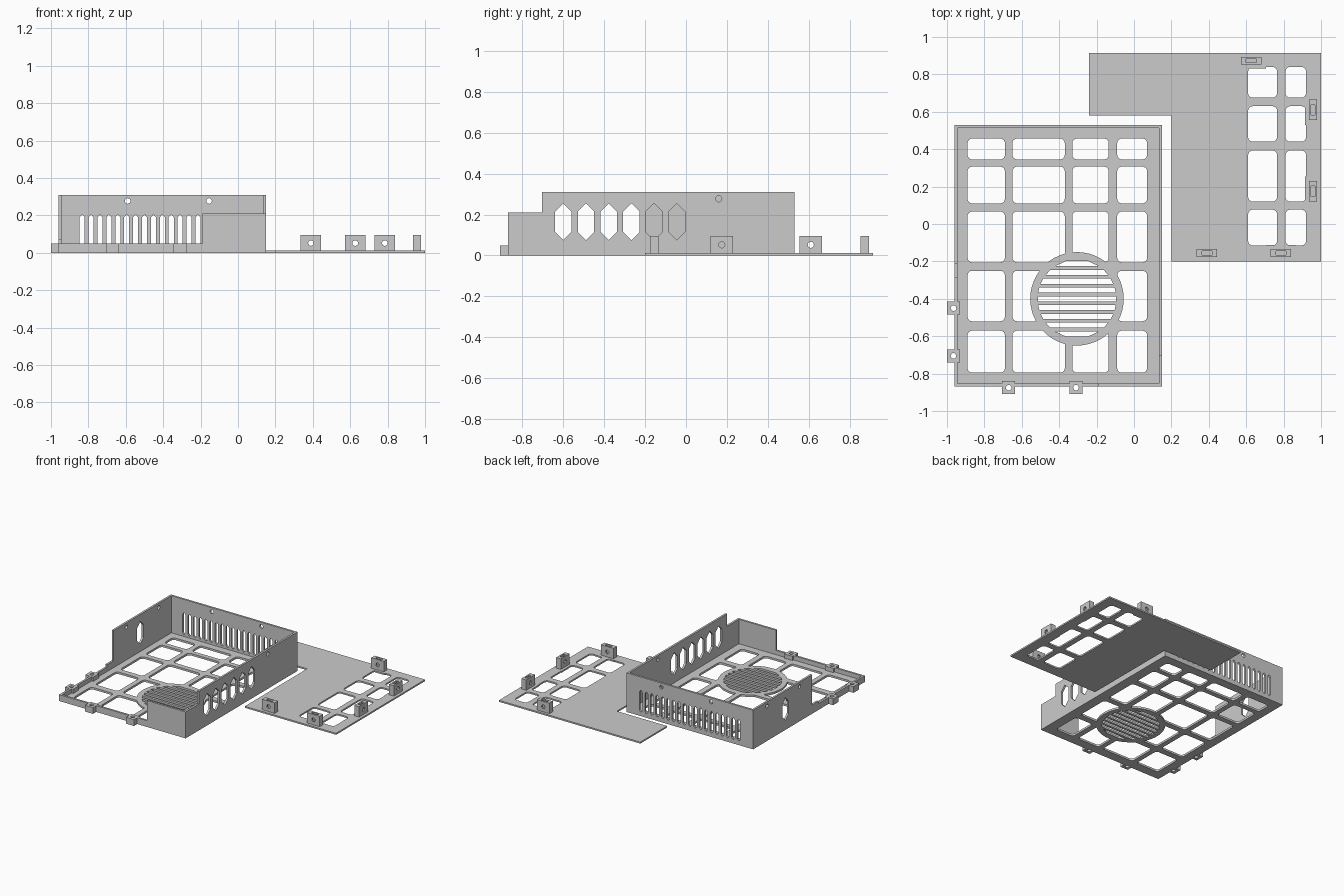
import bpy, bmesh
from math import cos, sin, pi, sqrt
from mathutils import Matrix

if "Cube" in bpy.data.objects:
    bpy.data.objects.remove(bpy.data.objects["Cube"])

grey = bpy.data.materials.new("plain_grey")
grey.use_nodes = True
grey.diffuse_color = (0.6, 0.6, 0.6, 1)
grey.node_tree.nodes["Principled BSDF"].inputs["Base Color"].default_value = (0.6, 0.6, 0.6, 1)


# Outline helpers, all giving 2D point lists
def rect(x0, x1, y0, y1):
    return [(x0, y0), (x1, y0), (x1, y1), (x0, y1)]


def circle(x, y, r, n=16):
    return [(x + r * cos(2 * pi * i / n), y + r * sin(2 * pi * i / n)) for i in range(n)]


def rounded(x0, x1, y0, y1, r=0.025, n=4):
    pts = []
    corners = [(x1 - r, y1 - r), (x0 + r, y1 - r), (x0 + r, y0 + r), (x1 - r, y0 + r)]
    for q, (cx, cy) in enumerate(corners):
        for i in range(n + 1):
            a = (q + i / n) * pi / 2
            pts.append((cx + r * cos(a), cy + r * sin(a)))
    return pts


def pointed(u, z0, z1, w, tip):
    return [(u, z0), (u + w, z0 + tip), (u + w, z1 - tip),
            (u, z1), (u - w, z1 - tip), (u - w, z0 + tip)]


def plate(name, loops, axis, lo, hi):
    """Flat plate: first loop is the outline, the others are holes."""
    curve = bpy.data.curves.new(name, 'CURVE')
    curve.dimensions = '2D'
    curve.fill_mode = 'BOTH'
    curve.extrude = (hi - lo) / 2
    for pts in loops:
        s = curve.splines.new('POLY')
        s.points.add(len(pts) - 1)
        for p, (u, v) in zip(s.points, pts):
            p.co = (u, v, 0, 1)
        s.use_cyclic_u = True
    temp = bpy.data.objects.new(name + "_curve", curve)
    bpy.context.collection.objects.link(temp)
    dg = bpy.context.evaluated_depsgraph_get()
    mesh = bpy.data.meshes.new_from_object(temp.evaluated_get(dg))
    bpy.data.objects.remove(temp)
    turn = {'x': Matrix(((0, 0, 1), (1, 0, 0), (0, 1, 0))),
            'y': Matrix(((1, 0, 0), (0, 0, -1), (0, 1, 0))),
            'z': Matrix.Identity(3)}[axis].to_4x4()
    shift = [0, 0, 0]
    shift['xyz'.index(axis)] = (lo + hi) / 2
    bm = bmesh.new()
    bm.from_mesh(mesh)
    bmesh.ops.remove_doubles(bm, verts=bm.verts, dist=1e-5)
    bmesh.ops.transform(bm, matrix=Matrix.Translation(shift) @ turn, verts=bm.verts)
    bmesh.ops.recalc_face_normals(bm, faces=bm.faces)
    for f in bm.faces:
        f.smooth = False
    bm.to_mesh(mesh)
    bm.free()
    mesh.materials.clear()
    mesh.materials.append(grey)
    mesh.name = name
    ob = bpy.data.objects.new(name, mesh)
    bpy.context.collection.objects.link(ob)
    return ob


def cut(ob, cutter):
    """Subtract the cutter and remove it."""
    mod = ob.modifiers.new("cut", 'BOOLEAN')
    mod.operation = 'DIFFERENCE'
    mod.solver = 'EXACT'
    mod.object = cutter
    dg = bpy.context.evaluated_depsgraph_get()
    mesh = bpy.data.meshes.new_from_object(ob.evaluated_get(dg))
    ob.modifiers.clear()
    ob.data = mesh
    bpy.data.objects.remove(cutter)


# Tray extents and wall thickness
X0, X1, Y0, Y1, T = -0.96, 0.15, -0.87, 0.53, 0.016
TOP, LIP, MID = 0.31, 0.05, 0.21
FX, FY = -0.305, -0.4

# Tray floor with a grid of rounded windows
cols = [(-0.89, -0.69), (-0.65, -0.37), (-0.33, -0.135), (-0.09, 0.07)]
rows = [(-0.795, -0.57), (-0.52, -0.25), (-0.205, 0.067), (0.11, 0.307), (0.345, 0.457)]
floor = plate("tray_floor", [rect(X0, X1, Y0, Y1)] +
              [rounded(*c, *r) for c in cols for r in rows], 'z', 0, T)
cut(floor, plate("fan_cutter", [circle(FX, FY, 0.23, 48)], 'z', -0.1, 0.1))

# Round fan grille with horizontal slots
slots = []
for k in range(-4, 5):
    a, b = k * 0.047 - 0.0135, k * 0.047 + 0.0135
    wa, wb = sqrt(0.21 ** 2 - a * a), sqrt(0.21 ** 2 - b * b)
    slots.append([(FX - wa, FY + a), (FX + wa, FY + a), (FX + wb, FY + b), (FX - wb, FY + b)])
plate("fan_grille", [circle(FX, FY, 0.25, 48)] + slots, 'z', 0, T)

# Walls
vents = [pointed(-0.833 + i * 0.0476, 0.03, 0.205, 0.0135, 0.015) for i in range(19)]
plate("back_wall", [rect(X0, X1, 0, TOP)] + vents +
      [circle(x, 0.277, 0.015) for x in (-0.59, -0.155)], 'y', Y1 - T, Y1)

hexes = [pointed(-0.6 + i * 0.111, 0.075, 0.255, 0.04, 0.04) for i in range(6)]
plate("vented_side_wall", [[(Y0, 0), (Y1, 0), (Y1, TOP), (-0.705, TOP), (-0.705, MID), (Y0, MID)],
                           circle(0.16, 0.277, 0.015)] + hexes, 'x', X1 - T, X1)

open_wall = plate("open_side_wall", [
    [(Y0, 0), (Y1, 0), (Y1, TOP), (-0.21, TOP), (-0.21, 0.07), (-0.29, 0.07), (-0.29, LIP), (Y0, LIP)],
    pointed(0.125, 0.075, 0.255, 0.04, 0.04),
    circle(-0.05, 0.277, 0.015), circle(0.355, 0.277, 0.015)], 'x', X0, X0 + T)

front_wall = plate("front_wall", [
    [(X0, 0), (X1, 0), (X1, MID), (-0.19, MID), (-0.19, LIP), (X0, LIP)]], 'y', Y0, Y0 + T)

# Screw lugs along the low lip
lugs = [(-0.965, -0.45, open_wall), (-0.965, -0.705, open_wall),
        (-0.67, -0.875, front_wall), (-0.31, -0.875, front_wall)]
for x, y, wall in lugs:
    plate("screw_lug", [rect(x - 0.035, x + 0.035, y - 0.035, y + 0.035), circle(x, y, 0.015)],
          'z', 0, LIP)
    for part in (wall, floor):
        cut(part, plate("lug_bore", [circle(x, y, 0.015)], 'z', -0.1, 0.1))

# L-shaped lid with windows
L = 0.012
lid_cols = [(0.61, 0.765), (0.81, 0.92)]
lid_rows = [(-0.115, 0.077), (0.12, 0.393), (0.44, 0.63), (0.675, 0.84)]
plate("lid", [[(-0.24, 0.58), (0.2, 0.58), (0.2, -0.2), (1, -0.2), (1, 0.915), (-0.24, 0.915)]] +
      [rounded(*c, *r) for c in lid_cols for r in lid_rows], 'z', 0, L)

# Upright nut holders on the lid, each on a small pad
holders = [(0.39, -0.155, 'y'), (0.785, -0.155, 'y'), (0.627, 0.873, 'y'),
           (0.957, 0.61, 'x'), (0.957, 0.175, 'x')]
for x, y, axis in holders:
    u, w = (x, y) if axis == 'y' else (y, x)
    block = plate("nut_holder", [rect(u - 0.055, u + 0.055, 0, 0.095), circle(u, 0.052, 0.015)],
                  axis, w - 0.021, w + 0.021)
    cut(block, plate("nut_slot", [rect(u - 0.027, u + 0.027, 0.025, 0.12)],
                     axis, w - 0.01, w + 0.01))
    du, dw = (0.08, 0.042) if axis == 'y' else (0.042, 0.08)
    plate("holder_pad", [rect(x - du, x + du, y - dw, y + dw)], 'z', 0, L)
